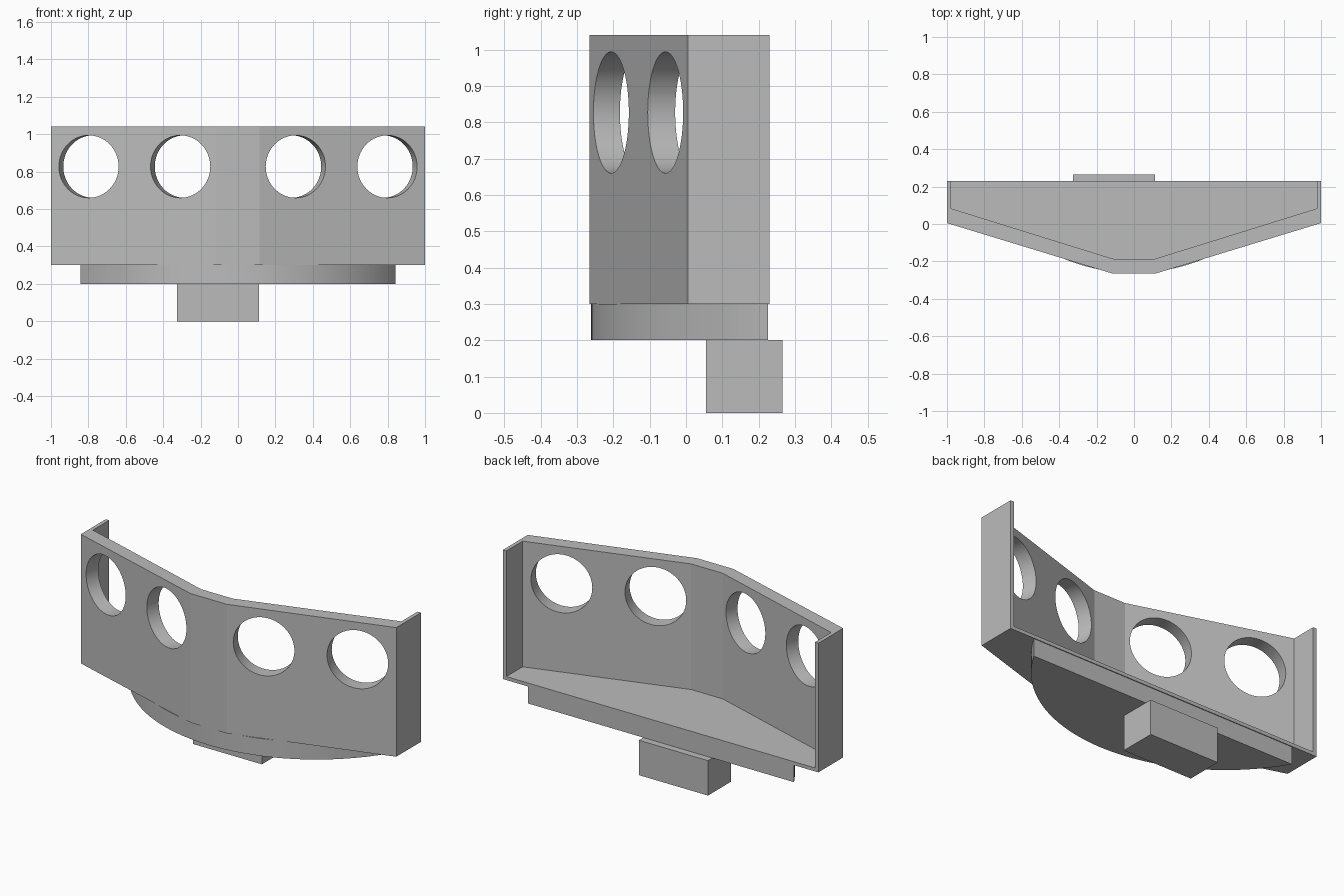
import bpy, bmesh, math
from mathutils import Matrix, Vector

if "Cube" in bpy.data.objects:
    bpy.data.objects.remove(bpy.data.objects["Cube"], do_unlink=True)

grey = bpy.data.materials.new("plain grey")
grey.use_nodes = True
colour = (0.5, 0.5, 0.5, 1)
grey.diffuse_color = colour
grey.node_tree.nodes["Principled BSDF"].inputs["Base Color"].default_value = colour


def add_object(name, bm):
    bmesh.ops.recalc_face_normals(bm, faces=bm.faces)
    mesh = bpy.data.meshes.new(name)
    bm.to_mesh(mesh)
    bm.free()
    mesh.materials.append(grey)
    obj = bpy.data.objects.new(name, mesh)
    bpy.context.collection.objects.link(obj)
    return obj


def prism(name, outline, bottom, top):
    bm = bmesh.new()
    face = bm.faces.new([bm.verts.new((x, y, bottom)) for x, y in outline])
    made = bmesh.ops.extrude_face_region(bm, geom=[face])["geom"]
    bmesh.ops.translate(bm, vec=(0, 0, top - bottom),
                        verts=[v for v in made if isinstance(v, bmesh.types.BMVert)])
    return add_object(name, bm)


def mirrored(half):
    return half + [(-x, y) for x, y in reversed(half)]


def cut(target, cutter):
    cutter.hide_render = True
    mod = target.modifiers.new("cut", 'BOOLEAN')
    mod.operation = 'DIFFERENCE'
    mod.solver = 'EXACT'
    mod.object = cutter
    with bpy.context.temp_override(object=target, active_object=target):
        bpy.ops.object.modifier_apply(modifier=mod.name)
    bpy.data.objects.remove(cutter, do_unlink=True)


def smooth(obj):
    bpy.ops.object.select_all(action='DESELECT')
    obj.select_set(True)
    bpy.context.view_layer.objects.active = obj
    bpy.ops.object.shade_smooth_by_angle(angle=math.radians(15))


# Angled housing: thick front wall, thin ends and floor, open back and top
housing = prism("angled_housing", mirrored([(1, 0.23), (1, 0.005), (0.115, -0.265)]), 0.3, 1.04)
cut(housing, prism("hollow_cutter", mirrored([(0.978, 0.5), (0.978, 0.083), (0.1, -0.19)]), 0.32, 1.5))

# Round openings bored square to each slanted wall
slant = math.atan2(0.27, 0.885)
for side in (-1, 1):
    for x in (0.308, 0.798):
        bm = bmesh.new()
        normal = Vector((side * math.sin(slant), -math.cos(slant), 0))
        centre = Vector((side * x, -0.265 + (x - 0.115) * math.tan(slant), 0.827))
        turn = normal.to_track_quat('Z', 'Y').to_matrix().to_4x4()
        bmesh.ops.create_cone(bm, cap_ends=True, segments=64, radius1=0.167, radius2=0.167,
                              depth=0.24, matrix=Matrix.Translation(centre) @ turn)
        cut(housing, add_object("opening_cutter", bm))
smooth(housing)

# Base plate: a circle segment with its straight edge at the back
radius, centre_y, half_angle = 0.974, 0.713, math.asin(0.843 / 0.974)
steps = 64
arc = []
for i in range(steps + 1):
    a = half_angle * (2 * i / steps - 1)
    arc.append((radius * math.sin(a), centre_y - radius * math.cos(a)))
smooth(prism("curved_base_plate", arc, 0.2, 0.3))

# Mounting block under the back edge
prism("mounting_block", [(-0.325, 0.055), (0.113, 0.055), (0.113, 0.265), (-0.325, 0.265)], 0, 0.2)
